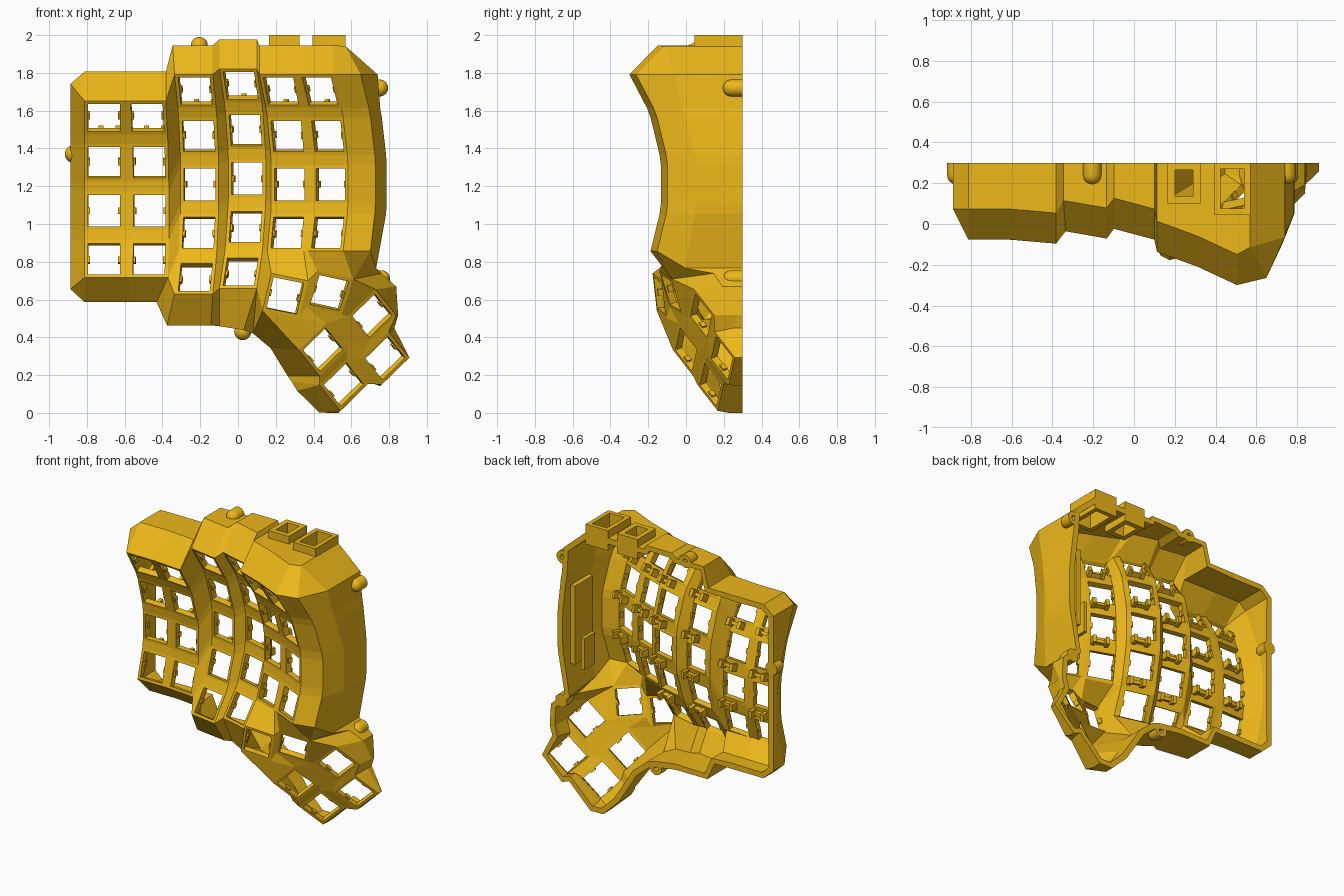
import bpy, bmesh, math
from mathutils import Vector as V, Matrix

if "Cube" in bpy.data.objects:
    bpy.data.objects.remove(bpy.data.objects["Cube"])

BACK = 0.30                      # open rear plane
HOLE, PLATE, RAD, STEP = 0.0845, 0.1025, 0.985, math.radians(15)
THICK = 0.04


def finish(bm, name):
    me = bpy.data.meshes.new(name)
    bm.to_mesh(me)
    bm.free()
    ob = bpy.data.objects.new(name, me)
    bpy.context.collection.objects.link(ob)
    return ob


def frame(c, u, v):
    u = u.normalized()
    v = (v - u * v.dot(u)).normalized()
    n = u.cross(v)
    return Matrix(((u.x, v.x, n.x, c.x), (u.y, v.y, n.y, c.y),
                   (u.z, v.z, n.z, c.z), (0, 0, 0, 1)))


def block(bm, m, c, s):
    bmesh.ops.create_cube(bm, size=1, matrix=m @ Matrix.Translation(c) @ Matrix.Diagonal((*s, 1)))


# Key positions: column centre x, y, z, tilt, lowest row
columns = [(-.71, .106, 1.07, 0, -1), (-.468, .095, 1.07, 5, -1),
           (-.203, .127, 1.21, 10, -2), (.048, .127, 1.24, 15, -2),
           (.272, 0, 1.21, 20, -1), (.489, -.09, 1.21, 25, -1)]
frames = {}
for c, (x, y, z, tilt, low) in enumerate(columns):
    t = math.radians(tilt)
    n, u, up = V((-math.sin(t), -math.cos(t), 0)), V((math.cos(t), -math.sin(t), 0)), V((0, 0, 1))
    for r in range(low, 3):
        a = STEP * r
        pos = V((x, y, z)) + up * RAD * math.sin(a) + n * RAD * (1 - math.cos(a))
        frames[c, r] = frame(pos, u, up * math.cos(a) + n * math.sin(a))

# Thumb keys
side, rise = V((.7, .15, .68)), V((-.58, -.52, .6))
frames['A'] = frame(V((.25, -.14, .62)), V((.94, .25, -.19)), V((.17, -.12, .96)))
frames['B'] = frame(V((.485, -.08, .635)), V((.92, .33, -.2)), V((.2, -.3, .93)))
for k, p in dict(C=(.71, .08, .515), D=(.45, 0, .335), E=(.78, .19, .29), F=(.56, .13, .15)).items():
    frames[k] = frame(V(p), side, rise)

# Shell surface: key plates with square holes
bm = bmesh.new()
SIGN = dict(tl=(-1, 1), tr=(1, 1), br=(1, -1), bl=(-1, -1))
P = {}


def face(*vs):
    vs = list(dict.fromkeys(vs))
    if len(vs) > 2 and not bm.faces.get(vs):
        bm.faces.new(vs)


for k, m in frames.items():
    out, inn = [], []
    for s, (a, b) in SIGN.items():
        P[k, s] = bm.verts.new(m @ V((a * PLATE, b * PLATE, 0)))
        out.append(P[k, s])
        inn.append(bm.verts.new(m @ V((a * HOLE, b * HOLE, 0))))
    for i in range(4):
        j = (i + 1) % 4
        face(out[j], out[i], inn[i], inn[j])


def web(*items):
    face(*[P[i] for i in items])


# Webs between keys of the main grid
for c in range(6):
    for r in range(-2, 3):
        if (c, r) not in frames:
            continue
        up, rt, dg = (c, r + 1), (c + 1, r), (c + 1, r + 1)
        if up in frames:
            web(((c, r), 'tl'), ((c, r), 'tr'), (up, 'br'), (up, 'bl'))
        if rt in frames:
            web(((c, r), 'tr'), ((c, r), 'br'), (rt, 'bl'), (rt, 'tl'))
        if up in frames and rt in frames and dg in frames:
            web(((c, r), 'tr'), (rt, 'tl'), (dg, 'bl'), (up, 'br'))
p1, r1, r2, m2, m1, i4, i5 = (1, -1), (2, -1), (2, -2), (3, -2), (3, -1), (4, -1), (5, -1)
web((p1, 'br'), (r1, 'bl'), (r2, 'tl'))
web((p1, 'br'), (r2, 'tl'), (r2, 'bl'))
web((m1, 'br'), (i4, 'bl'), (m2, 'tr'))

# Webs around the thumb keys
web((m2, 'tr'), (i4, 'bl'), ('A', 'tl'))
web((m2, 'tr'), ('A', 'tl'), ('A', 'bl'), (m2, 'br'))
for text in ('A.tr B.tl B.bl A.br', 'A.bl A.br D.tr D.tl', 'A.br B.bl D.tr', 'B.bl B.br C.tl D.tr',
             'B.br B.tr C.tr C.tl', 'D.tr C.tl C.bl D.br', 'C.bl C.br E.tr E.tl',
             'D.bl D.br F.tr F.tl', 'F.tr E.tl E.bl F.br', 'D.br C.bl E.tl F.tr'):
    web(*[tuple(w.split('.')) for w in text.split()])
web((i4, 'bl'), (i4, 'br'), ('A', 'tr'), ('A', 'tl'))
web((i4, 'br'), (i5, 'bl'), ('B', 'tl'), ('A', 'tr'))
web((i5, 'bl'), (i5, 'br'), ('B', 'tr'), ('B', 'tl'))

# Broad shoulder on the right of the last column
edge = [((5, r), s) for r in (2, 1, 0, -1) for s in ('tr', 'br')]
ridge = []
for e in edge:
    P['ridge', len(ridge)] = bm.verts.new(P[e].co + V((.145, .035, 0)))
    ridge.append(('ridge', len(ridge)))
for i in range(7):
    web(edge[i], edge[i + 1], ridge[i + 1], ridge[i])
web(edge[7], ridge[7], ('B', 'tr'))

# Perimeter walk: rim point with its outward offset (dx, dz, dy)
rim = [(((c, 2), s), (0, .155, .15)) for c in range(6) for s in ('tl', 'tr')]
rim[2 * 2] = (((2, 2), 'tl'), (-.01, .155, .15))
rim += [(ridge[0], (-.08, .15, .15)), (ridge[0], (.09, 0, .2))]
rim += [(k, (.06, 0, .15)) for k in ridge[1:7]]
rim += [(ridge[7], (.03, -.09, .15)), (('B', 'tr'), (.15, .03, .22)), (('C', 'tr'), (.11, .015, .15)),
        (('C', 'br'), (.01, 0, .12)), (('E', 'tr'), (.03, .02, .1)), (('E', 'br'), (0, 0, .03)),
        (('E', 'bl'), (-.01, -.01, .03)), (('F', 'br'), (.01, .01, .05)), (('F', 'bl'), (-.01, -.02, .06)),
        (('F', 'bl'), (-.11, -.01, .07)), (('F', 'tl'), (-.12, -.03, .1)), (('F', 'tl'), (-.15, .02, .1)),
        (('D', 'bl'), (-.17, .0, .15)), (('D', 'tl'), (-.15, .01, .2)), (('A', 'bl'), (-.05, -.12, .25)),
        ((m2, 'br'), (-.07, -.22, .1)), ((m2, 'bl'), (0, -.2, .1)), ((r2, 'br'), (-.01, -.165, .12)),
        ((r2, 'bl'), (-.04, -.165, .12)), ((p1, 'br'), (-.06, -.13, .13)), ((p1, 'bl'), (0, -.13, .13)),
        (((0, -1), 'br'), (0, -.13, .13)), (((0, -1), 'bl'), (0, -.13, .13)),
        (((0, -1), 'bl'), (-.075, -.06, .13))]
left = [((0, r), s) for r in (-1, 0, 1, 2) for s in ('bl', 'tl')]
rim += [(k, (-.075, 0, .15)) for k in left[1:-1]] + [(left[-1], (-.075, .09, .15))]

# Sloped wall, then straight skirt to the rear plane
rings = []
for key, (dx, dz, dy) in rim:
    p = P[key].co
    q = V((p.x + dx, min(p.y + dy, .285), max(p.z + dz, 0)))
    rings.append((P[key], bm.verts.new(q), bm.verts.new((q.x, BACK, q.z))))
for i, a in enumerate(rings):
    b = rings[(i + 1) % len(rings)]
    face(a[0], b[0], b[1], a[1])
    face(a[1], b[1], b[2], a[2])
bmesh.ops.recalc_face_normals(bm, faces=bm.faces)
bm.faces.ensure_lookup_table()
if bm.faces[0].normal.y > 0:
    bmesh.ops.reverse_faces(bm, faces=bm.faces)
shell = finish(bm, 'keyboard_shell')
sol = shell.modifiers.new('thickness', 'SOLIDIFY')
sol.thickness, sol.offset = THICK, -1

# Socket openings cut through the top wall
I4 = Matrix.Identity(4)
sockets = [(.165, .325, .10, .035), (.395, .57, .045, .03)]   # x0, x1, y0, wall
bm = bmesh.new()
for x0, x1, y0, w in sockets:
    block(bm, I4, V(((x0 + x1) / 2, (y0 + BACK) / 2, 1.95)), (x1 - x0 - 2 * w, BACK - y0 - 2 * w, .3))
cutter = finish(bm, 'socket_cutter')
cutter.hide_render = True
cutter.hide_set(True)
cut = shell.modifiers.new('sockets', 'BOOLEAN')
cut.object, cut.operation, cut.solver = cutter, 'DIFFERENCE', 'EXACT'

# Rectangular socket frames
bm = bmesh.new()
for x0, x1, y0, w in sockets:
    xm, ym = (x0 + x1) / 2, (y0 + BACK) / 2
    for x in (x0 + w / 2, x1 - w / 2):
        block(bm, I4, V((x, ym, 1.93)), (w, BACK - y0, .14))
    for y in (y0 + w / 2, BACK - w / 2):
        block(bm, I4, V((xm, y, 1.93)), (x1 - x0 - 2 * w, w, .14))
finish(bm, 'socket_frames')

# Switch clips inside each hole, and wire posts behind the grid
clips, posts = bmesh.new(), bmesh.new()
for k, m in frames.items():
    for s in (-1, 1):
        block(clips, m, V((s * (HOLE - .004), 0, -.025)), (.014, .035, .028))
    if isinstance(k, tuple) and (k[0], k[1] - 1) in frames:
        block(posts, m, V((.03, -.125, -.05)), (.11, .022, .03))
        for x in (-.015, .075):
            block(posts, m, V((x, -.125, -.065)), (.025, .05, .05))
finish(clips, 'switch_clips')
finish(posts, 'wire_posts')

# Screw bosses: domed lathe with a blind hole
prof = [(0, .25), (.018, .25), (.018, BACK), (.045, BACK), (.045, .24)]
prof += [(.045 * math.cos(a), .24 - .045 * math.sin(a)) for a in (math.pi / 8 * i for i in range(1, 4))] + [(0, .195)]
for i, (x, z) in enumerate([(-.205, 1.945), (.75, 1.72), (-.872, 1.37), (.76, .71), (.025, .43)]):
    bm = bmesh.new()
    vs = [bm.verts.new((r, y, 0)) for r, y in prof]
    es = [bm.edges.new(p) for p in zip(vs, vs[1:])]
    bmesh.ops.spin(bm, geom=vs + es, axis=(0, 1, 0), cent=(0, 0, 0), angle=math.tau, steps=24)
    bmesh.ops.remove_doubles(bm, verts=bm.verts, dist=1e-4)
    bmesh.ops.recalc_face_normals(bm, faces=bm.faces)
    boss = finish(bm, f'screw_boss_{i + 1}')
    boss.location = (x, 0, z)
    for f in boss.data.polygons:
        f.use_smooth = True
    boss.data.set_sharp_from_angle(angle=math.radians(40))

# Board rails inside the right wall
bm = bmesh.new()
block(bm, I4, V((.69, .17, 1.25)), (.035, .2, .55))
block(bm, I4, V((.62, .2, 1.06)), (.025, .12, .22))
finish(bm, 'board_rails')

# One colour for the printed body
mat = bpy.data.materials.new('amber_plastic')
mat.diffuse_color = (.85, .48, .01, 1)
mat.use_nodes = True
mat.node_tree.nodes["Principled BSDF"].inputs["Base Color"].default_value = mat.diffuse_color
for ob in bpy.data.objects:
    ob.data.materials.append(mat)
